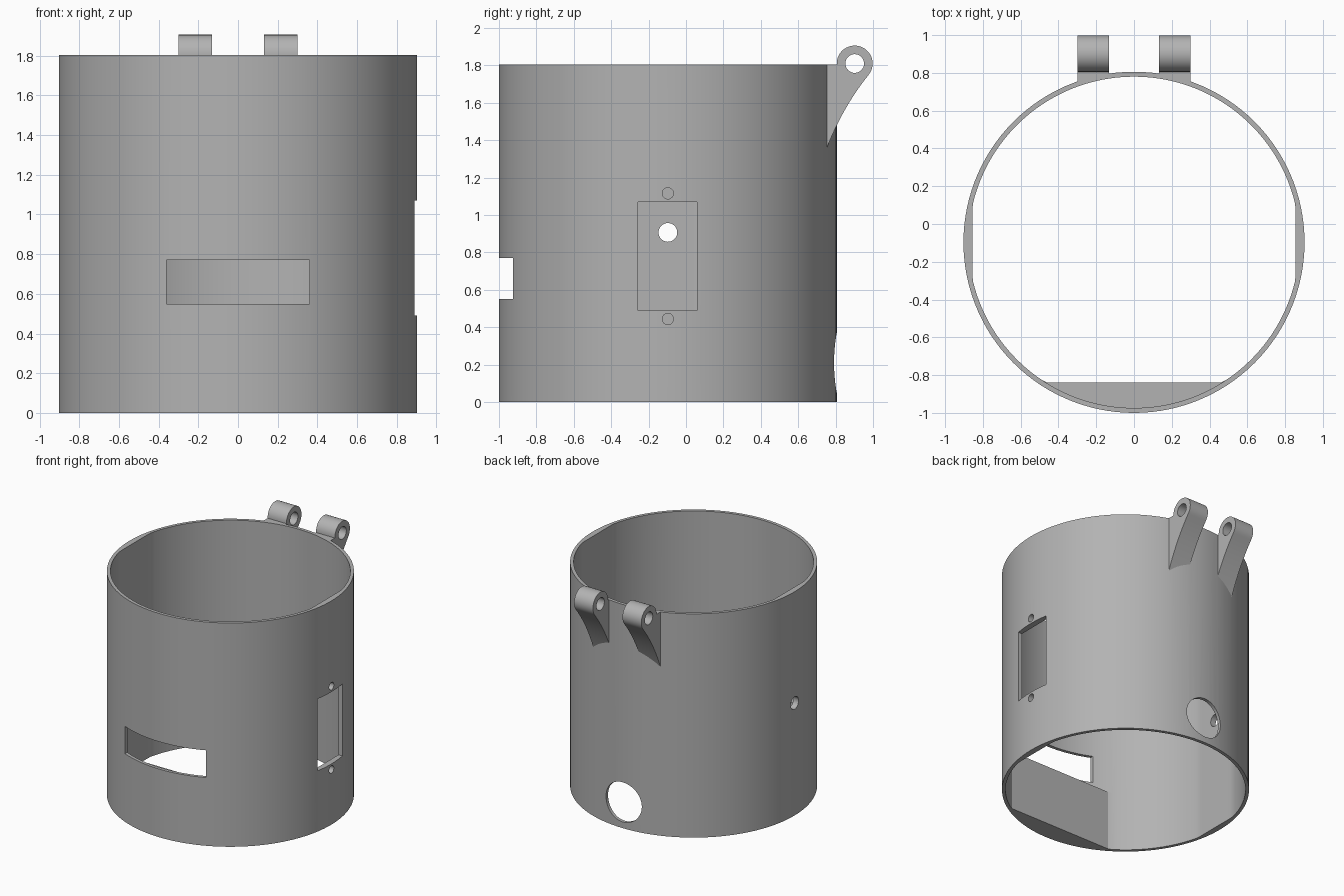
import bpy, bmesh, math
from mathutils import Matrix, Vector

cube = bpy.data.objects.get("Cube")
if cube:
    bpy.data.objects.remove(cube, do_unlink=True)

CY = -0.097                      # axis of the cylinder in y
R_OUT, R_IN, HEIGHT = 0.903, 0.877, 1.805

grey = bpy.data.materials.new("plain_grey")
grey.use_nodes = True
grey.diffuse_color = (0.45, 0.45, 0.45, 1)
grey.node_tree.nodes["Principled BSDF"].inputs["Base Color"].default_value = (0.45, 0.45, 0.45, 1)


def prism(name, points, direction):
    """Extrude a closed 3D outline along a direction."""
    bm = bmesh.new()
    face = bm.faces.new([bm.verts.new(p) for p in points])
    new = bmesh.ops.extrude_face_region(bm, geom=[face])["geom"]
    bmesh.ops.translate(bm, vec=Vector(direction),
                        verts=[g for g in new if isinstance(g, bmesh.types.BMVert)])
    bmesh.ops.recalc_face_normals(bm, faces=bm.faces[:])
    mesh = bpy.data.meshes.new(name)
    bm.to_mesh(mesh)
    bm.free()
    mesh.materials.append(grey)
    obj = bpy.data.objects.new(name, mesh)
    bpy.context.collection.objects.link(obj)
    return obj


def circle(r, n):
    return [(r * math.cos(2 * math.pi * i / n), r * math.sin(2 * math.pi * i / n)) for i in range(n)]


def combine(target, tool, operation):
    """Apply a boolean and remove the tool."""
    mod = target.modifiers.new("boolean", 'BOOLEAN')
    mod.operation, mod.object, mod.solver = operation, tool, 'EXACT'
    bpy.context.view_layer.objects.active = target
    bpy.ops.object.modifier_apply(modifier=mod.name)
    bpy.data.objects.remove(tool, do_unlink=True)


def box(name, x, y, z):
    outline = [(x[0], y[0], z[0]), (x[1], y[0], z[0]), (x[1], y[1], z[0]), (x[0], y[1], z[0])]
    return prism(name, outline, (0, 0, z[1] - z[0]))


def hole_x(r, y, z, x0, x1, n=40):
    return prism("hole", [(x0, y + a, z + b) for a, b in circle(r, n)], (x1 - x0, 0, 0))


def bore(z0, z1, y_min):
    """Bore outline with flats on both sides and optionally at the front."""
    pts = [(max(-0.855, min(0.855, x)), max(y_min, y + CY), z0) for x, y in circle(R_IN, 160)]
    return prism("bore", pts, (0, 0, z1 - z0))


# Outer body
housing = prism("cylindrical_housing", [(x, y + CY, 0) for x, y in circle(R_OUT, 120)], (0, 0, HEIGHT))

# Hinge bracket profile: round eye on a curved gusset
EYE_Y, EYE_Z, EYE_R = 0.902, 1.81, 0.096
arc = [math.radians(180 - 10 * i) for i in range(23)]
profile = [(0.7, HEIGHT), (0.806, HEIGHT)]
profile += [(EYE_Y + EYE_R * math.cos(a), EYE_Z + EYE_R * math.sin(a)) for a in arc]
start, mid, end = Vector(profile[-1]), Vector((0.84, 1.58)), Vector((0.75, 1.352))
for i in range(1, 13):
    t = i / 12
    profile.append(tuple((1 - t) ** 2 * start + 2 * t * (1 - t) * mid + t * t * end))
profile.append((0.7, 1.352))

for x0 in (-0.3, 0.132):
    bracket = prism("hinge_bracket", [(x0, y, z) for y, z in profile], (0.168, 0, 0))
    combine(bracket, hole_x(0.05, EYE_Y, EYE_Z, -1, 1), 'DIFFERENCE')
    combine(housing, bracket, 'UNION')

# Bore, leaving a thick flat ledge at the lower front
combine(housing, bore(0.48, 2.2, -2), 'DIFFERENCE')
combine(housing, bore(-0.2, 1.0, -0.84), 'DIFFERENCE')

# Front slot, side window with screw holes, opposite pin hole, rear cable hole
cutters = [
    box("front_slot", (-0.36, 0.36), (-1.2, -0.7), (0.55, 0.77)),
    box("side_window", (0.7, 1.1), (-0.256, 0.06), (0.49, 1.07)),
    hole_x(0.03, CY, 1.116, 0.7, 1.1, 24),
    hole_x(0.03, CY, 0.444, 0.7, 1.1, 24),
    hole_x(0.05, CY, 0.907, -1.1, -0.7),
    prism("cable_hole", [(a, 0.6, 0.21 + b) for a, b in circle(0.16, 48)], (0, 0.4, 0)),
]
for cutter in cutters:
    combine(housing, cutter, 'DIFFERENCE')

bpy.ops.object.select_all(action='DESELECT')
housing.select_set(True)
bpy.context.view_layer.objects.active = housing
bpy.ops.object.shade_smooth_by_angle(angle=math.radians(25))
